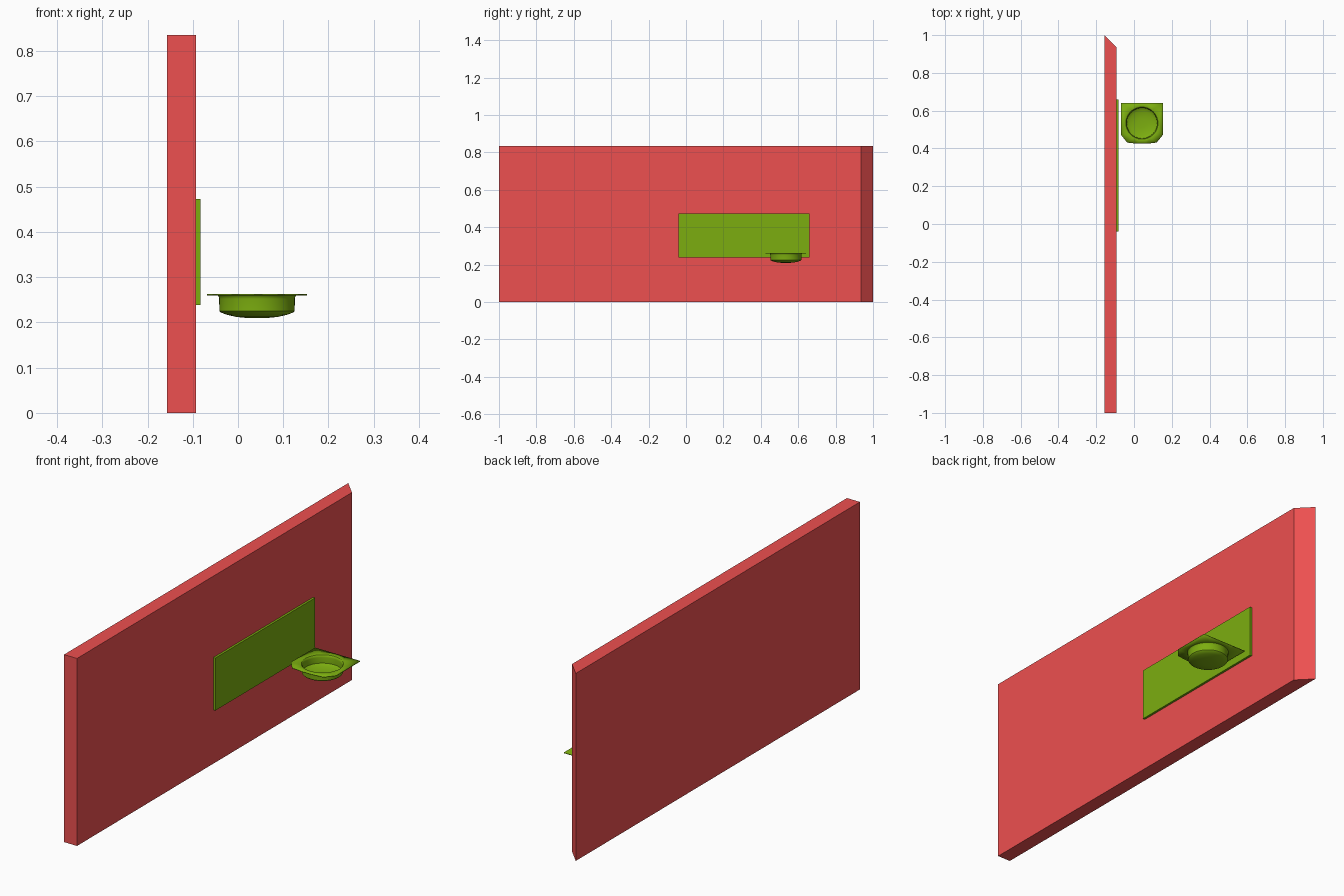
import bpy, bmesh
from math import cos, sin, pi, radians

if "Cube" in bpy.data.objects:
    bpy.data.objects.remove(bpy.data.objects["Cube"])


def material(name, rgb):
    m = bpy.data.materials.new(name)
    m.diffuse_color = (*rgb, 1)
    m.use_nodes = True
    m.node_tree.nodes["Principled BSDF"].inputs["Base Color"].default_value = m.diffuse_color
    return m


RED = material("red", (0.85, 0.08, 0.08))
GREEN = material("green", (0.2, 0.42, 0.005))


def finish(bm, name, mat):
    bmesh.ops.recalc_face_normals(bm, faces=bm.faces)
    me = bpy.data.meshes.new(name)
    bm.to_mesh(me)
    bm.free()
    ob = bpy.data.objects.new(name, me)
    bpy.context.collection.objects.link(ob)
    me.materials.append(mat)
    return ob


def prism(name, outline, z0, z1, mat):
    bm = bmesh.new()
    face = bm.faces.new([bm.verts.new((x, y, z0)) for x, y in outline])
    top = bmesh.ops.extrude_face_region(bm, geom=[face])["geom"]
    for v in top:
        if isinstance(v, bmesh.types.BMVert):
            v.co.z = z1
    return finish(bm, name, mat)


# Main panel with a mitred back end
prism("panel", [(-0.157, -1), (-0.093, -1), (-0.093, 0.935), (-0.157, 1)], 0, 0.835, RED)

# Thin inset plate on the panel face
prism("inset_plate", [(-0.093, -0.04), (-0.083, -0.04), (-0.083, 0.66), (-0.093, 0.66)],
      0.239, 0.473, GREEN)

# Cup holder: flange with clipped, bowed front, and a turned cup hanging below
CX, CY, N = 0.042, 0.534, 48
half = [(0.025, 0.425), (0.078, 0.431), (0.111, 0.472), (0.111, 0.641), (0.035, 0.641)]
outline = [(CX + x, y) for x, y in half] + [(CX - x, y) for x, y in reversed(half)]
profile = [(0.089, 0.2615), (0.086, 0.2605), (0.083, 0.257), (0.082, 0.252), (0.082, 0.226),
           (0.079, 0.223), (0.065, 0.218), (0.045, 0.2135), (0.025, 0.2115)]


def closed_edges(bm, verts):
    return [bm.edges.new((v, verts[(i + 1) % len(verts)])) for i, v in enumerate(verts)]


bm = bmesh.new()
rings = [[bm.verts.new((CX + r * cos(2 * pi * i / N), CY + r * sin(2 * pi * i / N), z))
          for i in range(N)] for r, z in profile]
rim = [bm.verts.new((x, y, 0.2615)) for x, y in outline]
edges = closed_edges(bm, rim) + closed_edges(bm, rings[0])
bmesh.ops.triangle_fill(bm, edges=edges, use_beauty=True, normal=(0, 0, 1))
for a, b in zip(rings, rings[1:]):
    for i in range(N):
        j = (i + 1) % N
        bm.faces.new((a[i], a[j], b[j], b[i]))
bm.faces.new(rings[-1])
holder = finish(bm, "cup_holder", GREEN)
sheet = holder.modifiers.new("thickness", "SOLIDIFY")
sheet.thickness = 0.003
sheet.offset = 0
bpy.context.view_layer.objects.active = holder
holder.select_set(True)
bpy.ops.object.shade_smooth_by_angle(angle=radians(30))
